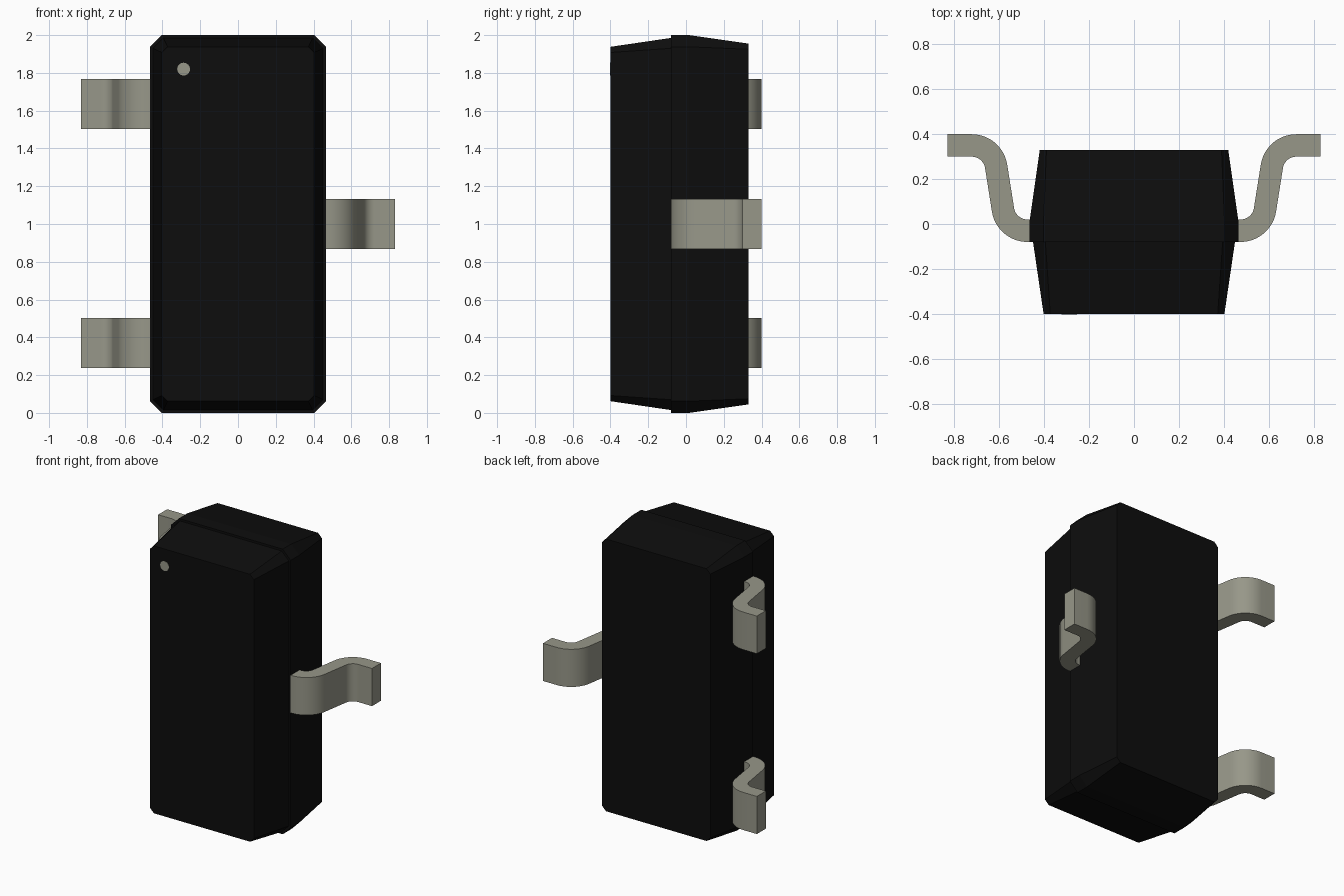
import bpy
import bmesh
from math import radians, sin, cos, tan

cube = bpy.data.objects.get("Cube")
if cube:
    bpy.data.objects.remove(cube, do_unlink=True)


def material(name, color, roughness):
    mat = bpy.data.materials.new(name)
    mat.use_nodes = True
    mat.diffuse_color = color
    shader = next(n for n in mat.node_tree.nodes if n.type == 'BSDF_PRINCIPLED')
    shader.inputs["Base Color"].default_value = color
    shader.inputs["Roughness"].default_value = roughness
    return mat


black = material("black resin", (0.004, 0.004, 0.004, 1), 0.6)
metal = material("tinned metal", (0.31, 0.31, 0.25, 1), 0.5)


def loft(name, rings, mat):
    """Skin a closed solid through rings of equal point count."""
    bm = bmesh.new()
    loops = [[bm.verts.new(p) for p in ring] for ring in rings]
    n = len(loops[0])
    for a, b in zip(loops, loops[1:]):
        for i in range(n):
            j = (i + 1) % n
            bm.faces.new((a[i], a[j], b[j], b[i]))
    bm.faces.new(loops[0][::-1])
    bm.faces.new(loops[-1])
    bmesh.ops.recalc_face_normals(bm, faces=bm.faces)
    mesh = bpy.data.meshes.new(name)
    bm.to_mesh(mesh)
    bm.free()
    mesh.materials.append(mat)
    obj = bpy.data.objects.new(name, mesh)
    bpy.context.collection.objects.link(obj)
    return obj


def chamfered_ring(y, w, h, c):
    """Rectangle with cut corners, centred on the package axis."""
    quarter = [(w, h - c), (w - c, h)]
    left = quarter + [(-x, z) for x, z in reversed(quarter)]
    outline = left + [(-x, -z) for x, z in left]
    return [(x, y, z + 1) for x, z in outline]


# Moulded body: tapered front half, small step, then tapered rear half
loft("body", [
    chamfered_ring(-0.40, 0.403, 0.938, 0.03),
    chamfered_ring(-0.08, 0.45, 0.985, 0.055),
    chamfered_ring(-0.08, 0.465, 1.0, 0.062),
    chamfered_ring(0.015, 0.465, 1.0, 0.062),
    chamfered_ring(0.33, 0.42, 0.955, 0.03),
], black)

# Gull-wing lead: two equal bends joined by a slightly sloped leg
LEAN, R, HALF, STEPS = radians(9), 0.11, 0.05, 12
X1, Y1, Y2 = 0.475, 0.08, 0.24
X2 = X1 + 2 * R * cos(LEAN) + (Y2 - Y1 + 2 * R * sin(LEAN)) * tan(LEAN)
turn = radians(90) - LEAN
stations = [(0.40, Y1 - R, 0)]
stations += [(X1 + R * sin(a), Y1 - R * cos(a), a)
             for a in (turn * i / STEPS for i in range(STEPS + 1))]
stations += [(X2 - R * sin(a), Y2 + R * cos(a), a)
             for a in (turn * (1 - i / STEPS) for i in range(STEPS + 1))]
stations += [(0.83, Y2 + R, 0)]


def lead(name, side, z):
    rings = []
    for x, y, a in stations:
        nx, ny = -sin(a) * HALF, cos(a) * HALF
        rings.append([(side * (x + s * nx), y + s * ny, z + t)
                      for s, t in ((1, -0.132), (1, 0.132), (-1, 0.132), (-1, -0.132))])
    obj = loft(name, rings, metal)
    bpy.ops.object.select_all(action='DESELECT')
    obj.select_set(True)
    bpy.context.view_layer.objects.active = obj
    bpy.ops.object.shade_smooth_by_angle(angle=radians(30))


lead("left_lead", 1, 1.0)
lead("right_upper_lead", -1, 1.635)
lead("right_lower_lead", -1, 0.37)

# Pin-one marker on the front face
bpy.ops.mesh.primitive_cylinder_add(vertices=24, radius=0.034, depth=0.006,
                                    location=(-0.288, -0.4, 1.82),
                                    rotation=(radians(90), 0, 0))
marker = bpy.context.object
marker.name = "pin_marker"
marker.data.materials.append(metal)
